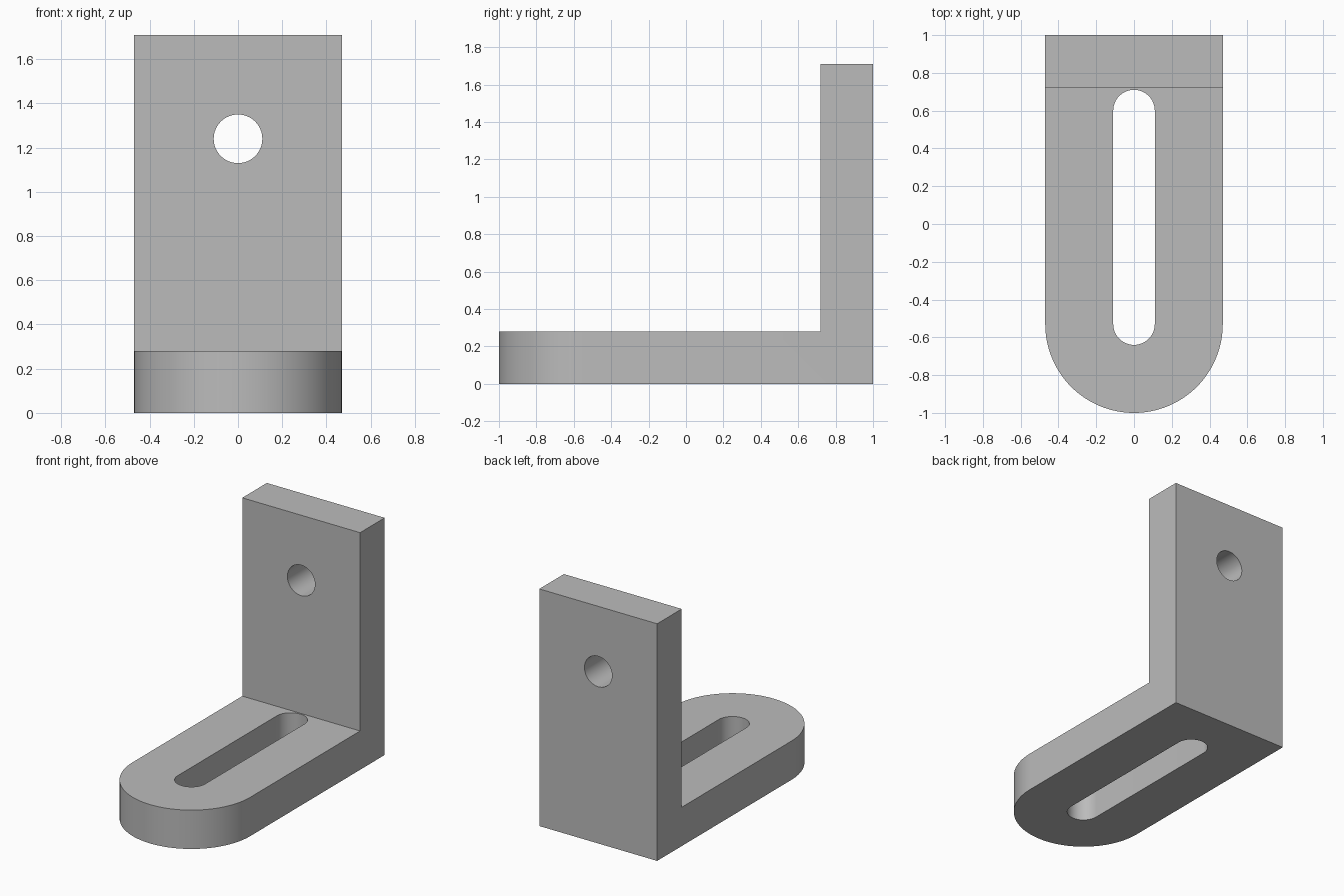
import bpy
import bmesh
from math import cos, sin, pi, radians
from mathutils import Vector

if "Cube" in bpy.data.objects:
    bpy.data.objects.remove(bpy.data.objects["Cube"])

HALF_WIDTH = 0.47
THICK = 0.28
HEIGHT = 1.71
HOLE_R = 0.11

grey = bpy.data.materials.new("plain grey")
grey.use_nodes = True
colour = (0.5, 0.5, 0.5, 1)
grey.diffuse_color = colour
grey.node_tree.nodes["Principled BSDF"].inputs["Base Color"].default_value = colour


def arc(cx, cy, r, start, end, steps):
    """Points along an arc, ends included."""
    angles = [start + (end - start) * i / steps for i in range(steps + 1)]
    return [(cx + r * cos(a), cy + r * sin(a)) for a in angles]


def prism(name, outline, place, sweep):
    """Extrude a flat outline, placed in space by a function."""
    bm = bmesh.new()
    face = bm.faces.new([bm.verts.new(place(u, v)) for u, v in outline])
    new = bmesh.ops.extrude_face_region(bm, geom=[face])["geom"]
    verts = [g for g in new if isinstance(g, bmesh.types.BMVert)]
    bmesh.ops.translate(bm, verts=verts, vec=Vector(sweep))
    bmesh.ops.recalc_face_normals(bm, faces=bm.faces)
    mesh = bpy.data.meshes.new(name)
    bm.to_mesh(mesh)
    bm.free()
    mesh.materials.append(grey)
    obj = bpy.data.objects.new(name, mesh)
    bpy.context.collection.objects.link(obj)
    return obj


def combine(target, cutter, operation):
    """Apply a boolean and discard the cutter."""
    cutter.hide_render = True
    mod = target.modifiers.new(operation.lower(), "BOOLEAN")
    mod.operation = operation
    mod.solver = "EXACT"
    mod.object = cutter
    bpy.context.view_layer.objects.active = target
    bpy.ops.object.modifier_apply(modifier=mod.name)
    bpy.data.objects.remove(cutter)


# L-shaped side profile, swept wider than the finished part
inner = 1 - THICK
profile = [(-1.2, 0), (1, 0), (1, HEIGHT), (inner, HEIGHT), (inner, THICK), (-1.2, THICK)]
bracket = prism("angle_bracket", profile, lambda y, z: (-0.6, y, z), (1.2, 0, 0))

# Plan outline trims the sides and rounds the front end
plan = arc(0, HALF_WIDTH - 1, HALF_WIDTH, pi, 2 * pi, 64)
plan += [(HALF_WIDTH, 1.2), (-HALF_WIDTH, 1.2)]
combine(bracket, prism("plan_trim", plan, lambda x, y: (x, y, -0.2), (0, 0, 2.2)), "INTERSECT")

# Long slot through the foot
slot = arc(0, -0.53, HOLE_R, pi, 2 * pi, 32) + arc(0, 0.60, HOLE_R, 0, pi, 32)
combine(bracket, prism("slot_cutter", slot, lambda x, y: (x, y, -0.2), (0, 0, 0.7)), "DIFFERENCE")

# Round hole through the upright plate
hole = arc(0, 1.24, HOLE_R, 0, 2 * pi, 64)[:-1]
combine(bracket, prism("hole_cutter", hole, lambda x, z: (x, 0.5, z), (0, 0.8, 0)), "DIFFERENCE")

# Smooth curves, sharp edges
bpy.ops.object.select_all(action="DESELECT")
bracket.select_set(True)
bpy.context.view_layer.objects.active = bracket
bpy.ops.object.shade_smooth_by_angle(angle=radians(30))
